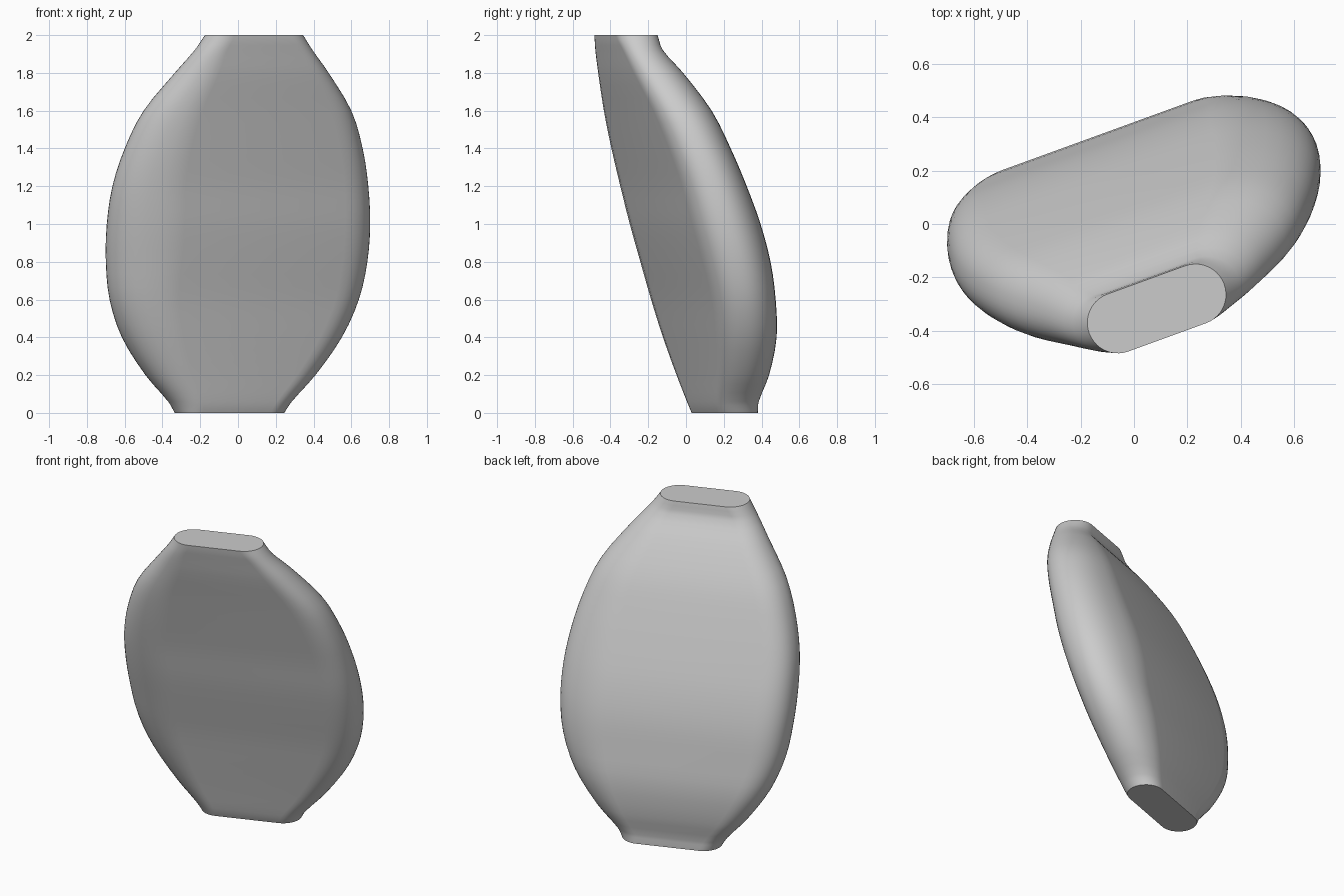
import bpy, bmesh
from math import sin, cos, pi, radians, copysign
from mathutils import Vector

cube = bpy.data.objects.get("Cube")
if cube:
    bpy.data.objects.remove(cube, do_unlink=True)

TWIST = radians(20)      # heading of the flat faces in plan
CAP_SEGMENTS = 20        # segments per rounded end
STEPS = 3                # rings per span between stations

# Stations up the body: height, left/right limits, front/back limits
STATIONS = [Vector(s) for s in (
    (0, -.335, .245, .03, .38),
    (.06, -.37, .285, .005, .385),
    (.2, -.49, .41, -.05, .44),
    (.4, -.615, .55, -.122, .48),
    (.6, -.68, .64, -.185, .475),
    (.8, -.70, .685, -.242, .448),
    (1, -.695, .70, -.298, .395),
    (1.2, -.665, .69, -.348, .322),
    (1.4, -.6, .66, -.395, .237),
    (1.6, -.5, .6, -.435, .136),
    (1.8, -.335, .48, -.465, -.015),
    (1.92, -.23, .395, -.48, -.122),
    (2, -.175, .345, -.485, -.15))]


def spline(points, steps):
    """Smooth curve through the stations."""
    out = []
    for i in range(len(points) - 1):
        a, b = points[max(i - 1, 0)], points[i]
        c, d = points[i + 1], points[min(i + 2, len(points) - 1)]
        m0 = (c - a) * ((c[0] - b[0]) / (c[0] - a[0]))
        m1 = (d - b) * ((c[0] - b[0]) / (d[0] - b[0]))
        for j in range(steps):
            t = j / steps
            out.append(b * (2*t**3 - 3*t*t + 1) + m0 * (t**3 - 2*t*t + t)
                       + c * (3*t*t - 2*t**3) + m1 * (t**3 - t*t))
    return out + [points[-1]]


def ring(station):
    """Slanted oblong with full, rounded ends that fits the limits at one height."""
    z, x0, x1, y0, y1 = station
    swell = max(0, sin(pi * z / 2))
    k = 1 + .42 * swell ** .6         # ends get wider mid-body
    m = 2 - .18 * swell ** .5         # and a little squarer
    ca, sa = cos(TWIST), sin(TWIST)
    ex, ey = (x1 - x0) / 2, (y1 - y0) / 2
    half = (ex - k * ey) / (ca - k * sa)
    depth = ey - half * sa
    width = k * depth
    pts = []
    for side in (1, -1):
        for i in range(CAP_SEGMENTS + 1):
            t = TWIST - pi / 2 + pi * i / CAP_SEGMENTS
            p, q = width * cos(t), depth * sin(t)
            reach = (abs(p) ** m + abs(q) ** m) ** (1 / m)
            u = half * ca + width * copysign((abs(p) / reach) ** (m - 1), p)
            v = half * sa + depth * copysign((abs(q) / reach) ** (m - 1), q)
            pts.append(((x0 + x1) / 2 + side * u, (y0 + y1) / 2 + side * v, z))
    return pts


# Loft the sections and close both flat ends
bm = bmesh.new()
rings = [[bm.verts.new(p) for p in ring(s)] for s in spline(STATIONS, STEPS)]
for low, high in zip(rings, rings[1:]):
    for i in range(len(low)):
        j = (i + 1) % len(low)
        bm.faces.new((low[i], low[j], high[j], high[i]))
bm.faces.new(rings[0][::-1])
bm.faces.new(rings[-1])
bmesh.ops.recalc_face_normals(bm, faces=bm.faces)
mesh = bpy.data.meshes.new("flattened_body")
bm.to_mesh(mesh)
bm.free()

# Single grey material
grey = bpy.data.materials.new("plain grey")
grey.use_nodes = True
grey.diffuse_color = (.6, .6, .6, 1)
grey.node_tree.nodes["Principled BSDF"].inputs["Base Color"].default_value = (.6, .6, .6, 1)
mesh.materials.append(grey)

body = bpy.data.objects.new("flattened_body", mesh)
bpy.context.collection.objects.link(body)
bpy.ops.object.select_all(action='DESELECT')
body.select_set(True)
bpy.context.view_layer.objects.active = body
bpy.ops.object.shade_smooth_by_angle(angle=radians(40))
